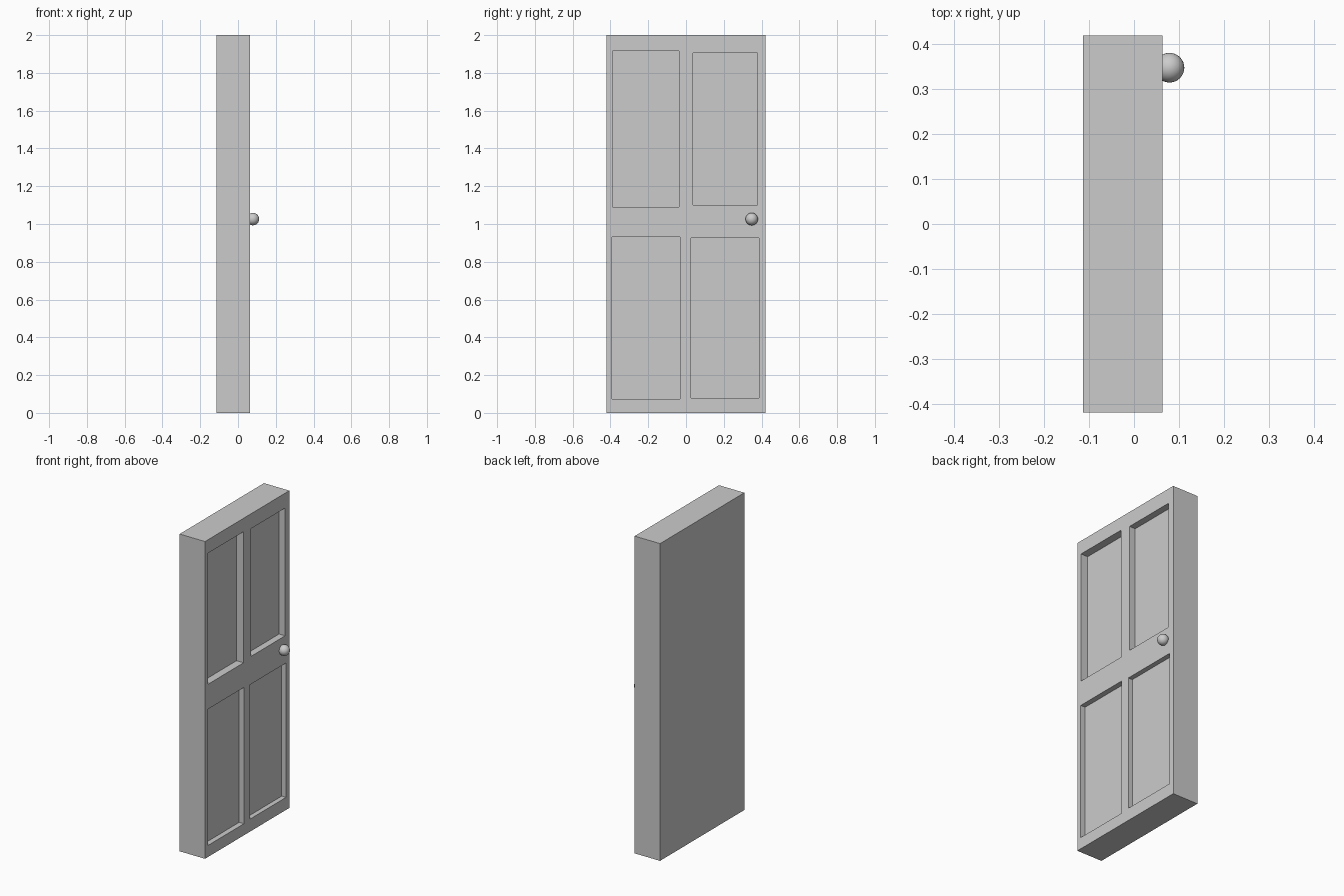
import bpy

if "Cube" in bpy.data.objects:
    bpy.data.objects.remove(bpy.data.objects["Cube"])


def box(name, lo, hi):
    """Axis-aligned box between two corners."""
    centre = [(a + b) / 2 for a, b in zip(lo, hi)]
    bpy.ops.mesh.primitive_cube_add(size=1, location=centre)
    ob = bpy.context.object
    ob.name = name
    ob.scale = [b - a for a, b in zip(lo, hi)]
    bpy.ops.object.transform_apply(location=False, rotation=False, scale=True)
    return ob


FACE_X = 0.064

# Door slab
door = box("door_slab", (-0.113, -0.42, 0), (FACE_X, 0.42, 2))

# Recessed panels: y min, y max, z min, z max, depth
panels = {
    "upper_left": (-0.388, -0.036, 1.089, 1.915, 0.049),
    "upper_right": (0.037, 0.378, 1.101, 1.906, 0.042),
    "lower_left": (-0.391, -0.032, 0.073, 0.932, 0.033),
    "lower_right": (0.026, 0.387, 0.079, 0.926, 0.03),
}
for name, (y0, y1, z0, z1, depth) in panels.items():
    cutter = box(name + "_panel_cutter", (FACE_X - depth, y0, z0), (FACE_X + 0.1, y1, z1))
    cutter.hide_render = True
    mod = door.modifiers.new(name + "_panel", 'BOOLEAN')
    mod.operation = 'DIFFERENCE'
    mod.solver = 'EXACT'
    mod.object = cutter
    bpy.context.view_layer.objects.active = door
    bpy.ops.object.modifier_apply(modifier=mod.name)
    bpy.data.objects.remove(cutter)

# Round knob, partly sunk into the door face
bpy.ops.mesh.primitive_uv_sphere_add(segments=32, ring_count=16, radius=0.033,
                                     location=(0.079, 0.348, 1.026))
bpy.context.object.name = "door_knob"
bpy.ops.object.shade_smooth()
